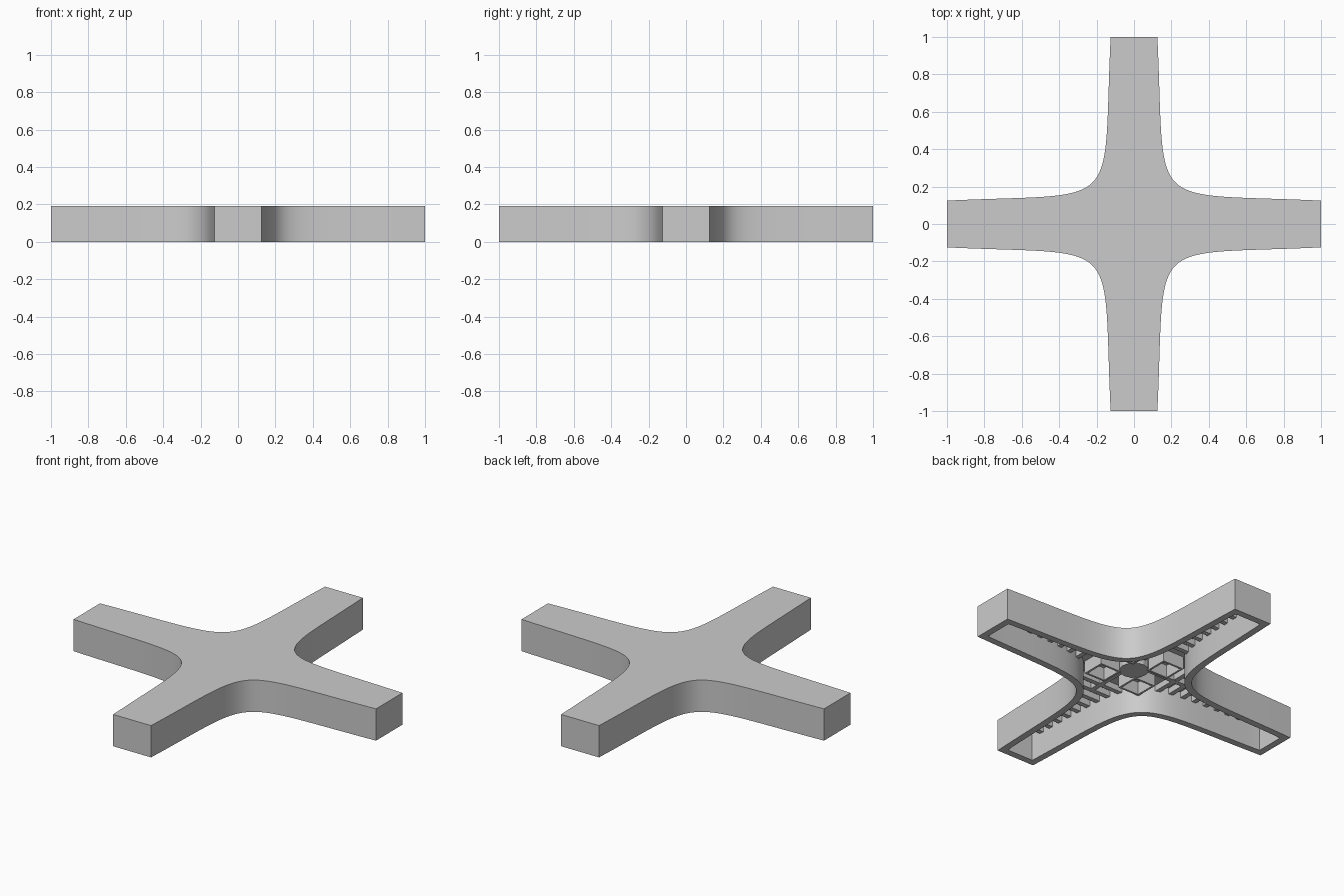
import bpy
import bmesh
import math
from mathutils import Vector, Matrix

HEIGHT = 0.19
CEILING = 0.175
WALL = 0.04
STEPS = 40

cube = bpy.data.objects.get("Cube")
if cube:
    bpy.data.objects.remove(cube, do_unlink=True)

grey = bpy.data.materials.new("plain grey")
grey.use_nodes = True
grey.diffuse_color = (0.6, 0.6, 0.6, 1)
grey.node_tree.nodes["Principled BSDF"].inputs["Base Color"].default_value = (0.6, 0.6, 0.6, 1)


def make_object(name, bm):
    bmesh.ops.recalc_face_normals(bm, faces=bm.faces)
    mesh = bpy.data.meshes.new(name)
    bm.to_mesh(mesh)
    bm.free()
    mesh.materials.append(grey)
    obj = bpy.data.objects.new(name, mesh)
    bpy.context.collection.objects.link(obj)
    return obj


def add_box(bm, low, high):
    low, high = Vector(low), Vector(high)
    size = high - low
    matrix = Matrix.Translation((low + high) / 2) @ Matrix.Diagonal((*size, 1))
    bmesh.ops.create_cube(bm, size=1, matrix=matrix)


def turn_four(bm):
    """Repeat the geometry for the four arms."""
    source = bm.verts[:] + bm.edges[:] + bm.faces[:]
    for k in range(1, 4):
        copy = bmesh.ops.duplicate(bm, geom=source)["geom"]
        verts = [g for g in copy if isinstance(g, bmesh.types.BMVert)]
        bmesh.ops.rotate(bm, verts=verts, cent=(0, 0, 0),
                         matrix=Matrix.Rotation(k * math.pi / 2, 3, "Z"))


def corner_curve(inset):
    """Concave sweep from the end of one arm to the end of the next."""
    a, b, c, d = (Vector(p) for p in ((1, 0.125), (0.047, 0.17), (0.17, 0.047), (0.125, 1)))
    points = []
    for i in range(STEPS + 1):
        t = i / STEPS
        s = 1 - t
        p = a * s**3 + b * 3 * s * s * t + c * 3 * s * t * t + d * t**3
        v = ((b - a) * s * s + (c - b) * 2 * s * t + (d - c) * t * t).normalized()
        p += Vector((-v.y, v.x)) * inset
        points.append(Vector((min(p.x, 1 - inset), min(p.y, 1 - inset))))
    return points


def ring(bm, inset, z):
    return [bm.verts.new((*(Matrix.Rotation(k * math.pi / 2, 2) @ p), z))
            for k in range(4) for p in corner_curve(inset)]


# Hollow cross-shaped shell, open underneath
bm = bmesh.new()
loops = [ring(bm, 0, HEIGHT), ring(bm, 0, 0), ring(bm, WALL, 0), ring(bm, WALL, CEILING)]
bm.faces.new(loops[0])
bm.faces.new(loops[-1])
for upper, lower in zip(loops, loops[1:]):
    n = len(upper)
    for i in range(n):
        j = (i + 1) % n
        bm.faces.new((upper[i], upper[j], lower[j], lower[i]))
shell = make_object("cross_shell", bm)
bpy.ops.object.select_all(action="DESELECT")
shell.select_set(True)
bpy.context.view_layer.objects.active = shell
bpy.ops.object.shade_smooth_by_angle(angle=math.radians(30))

# Rungs across the underside of each arm, ending inside the walls
edge = corner_curve(0)
bm = bmesh.new()
for i in range(9):
    x = 0.285 + 0.075 * i
    half = min(edge, key=lambda p: abs(p.x - x)).y - WALL / 2
    add_box(bm, (x - 0.014, -half, 0.14), (x + 0.014, half, 0.18))
turn_four(bm)
make_object("arm_rungs", bm)

# Short spine from the hub into each arm
bm = bmesh.new()
add_box(bm, (0.05, -0.014, 0.139), (0.345, 0.014, 0.18))
turn_four(bm)
make_object("centre_spines", bm)

# Square sockets in the four inner corners
bm = bmesh.new()
near, far, thick = 0.05, 0.19, 0.012
for start in (near, far - thick):
    add_box(bm, (start, near, 0.1), (start + thick, far, 0.18))
    add_box(bm, (near + thick, start, 0.1), (far - thick, start + thick, 0.18))
turn_four(bm)
make_object("corner_sockets", bm)

# Round hub under the centre
bm = bmesh.new()
bmesh.ops.create_cone(bm, cap_ends=True, segments=16, radius1=0.08, radius2=0.08,
                      depth=0.075, matrix=Matrix.Translation((0, 0, 0.1425)))
make_object("centre_hub", bm)
